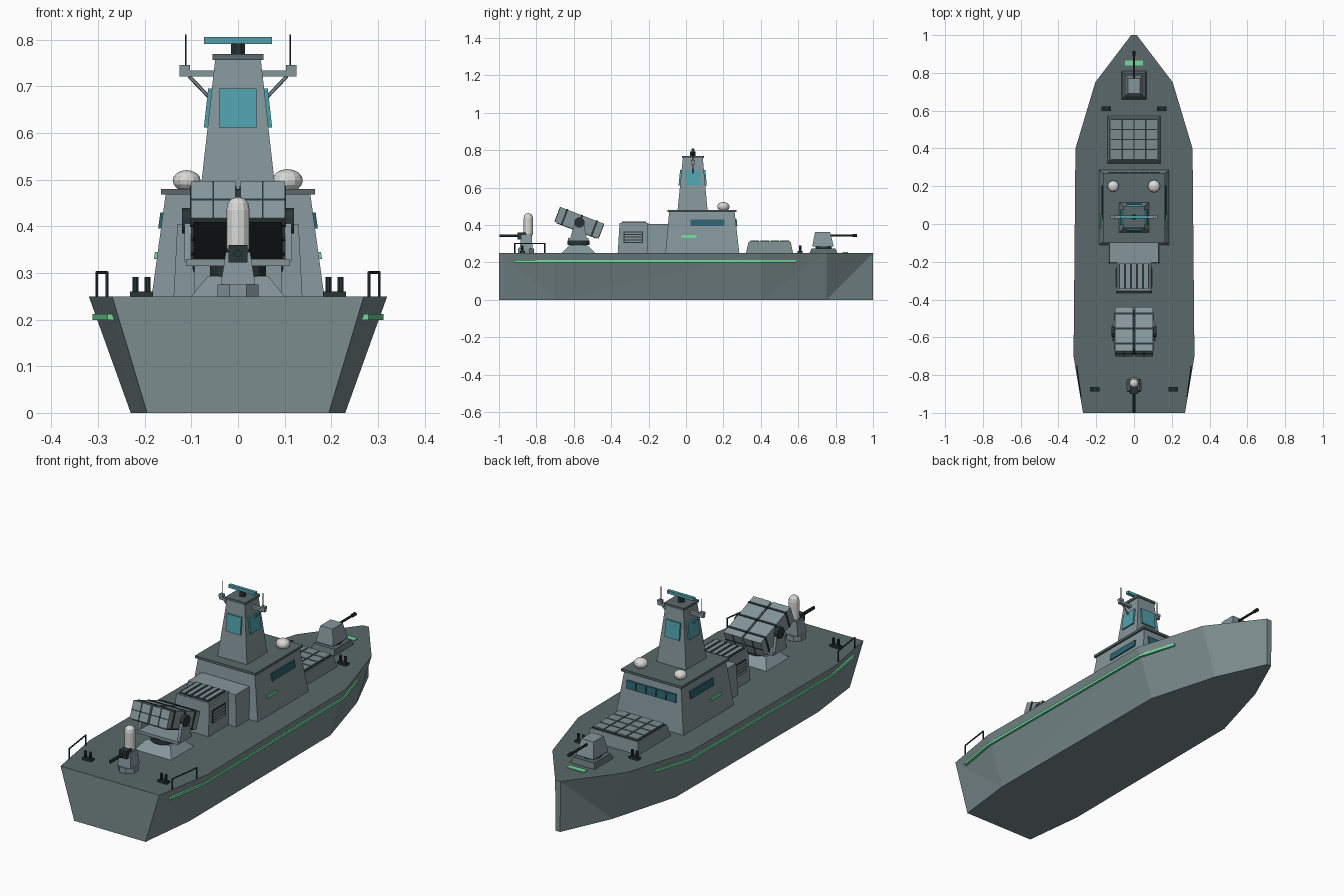
import bpy, bmesh, math
from mathutils import Vector, Matrix

if "Cube" in bpy.data.objects:
    bpy.data.objects.remove(bpy.data.objects["Cube"])


def colour(name, r, g, b):
    m = bpy.data.materials.new(name)
    m.diffuse_color = tuple((c / 255) ** 2.2 for c in (r, g, b)) + (1,)
    m.use_nodes = True
    m.node_tree.nodes["Principled BSDF"].inputs["Base Color"].default_value = m.diffuse_color
    return m


HULL = colour("hull grey", 122, 139, 141)
GREY = colour("light grey", 132, 149, 154)
DECK = colour("deck grey", 90, 104, 105)
DARK = colour("dark metal", 46, 56, 57)
TEAL = colour("sensor teal", 82, 160, 170)
GLASS = colour("window teal", 48, 100, 112)
GREEN = colour("marking green", 112, 216, 155)
WHITE = colour("radome white", 216, 217, 213)


def mesh(name, verts, faces, mats, smooth=False):
    me = bpy.data.meshes.new(name)
    me.from_pydata([tuple(v) for v in verts], [], faces)
    bm = bmesh.new()
    bm.from_mesh(me)
    bmesh.ops.recalc_face_normals(bm, faces=bm.faces)
    bm.to_mesh(me)
    bm.free()
    for m in mats:
        me.materials.append(m)
    ob = bpy.data.objects.new(name, me)
    bpy.context.collection.objects.link(ob)
    return ob


BOX = [(0, 3, 2, 1), (4, 5, 6, 7), (0, 1, 5, 4), (1, 2, 6, 5), (2, 3, 7, 6), (3, 0, 4, 7)]


def frustum(name, bottom, top, mat, cx=0):
    """Tapered box; each end is (half width, y0, y1, z)."""
    v = [(cx + sx * h, y, z) for h, y0, y1, z in (bottom, top)
         for sx, y in ((-1, y0), (1, y0), (1, y1), (-1, y1))]
    return mesh(name, v, BOX, [mat])


def box(name, x0, x1, y0, y1, z0, z1, mat):
    h = (x1 - x0) / 2
    return frustum(name, (h, y0, y1, z0), (h, y0, y1, z1), mat, (x0 + x1) / 2)


def plate(name, body, side, u0, u1, z0, z1, mat, t=0.006):
    """Thin plate on a sloping wall of a tapered body; side is +x, -x, +y or -y."""
    a, b = body
    s = 1 if side[0] == "+" else -1
    pts = []
    for u, z in ((u0, z0), (u1, z0), (u1, z1), (u0, z1)):
        f = (z - a[3]) / (b[3] - a[3])
        h, ya, yb = (a[i] + f * (b[i] - a[i]) for i in range(3))
        pts.append(Vector((s * h, u, z)) if side[1] == "x" else Vector((u, yb if s > 0 else ya, z)))
    n = Vector((s, 0, 0)) if side[1] == "x" else Vector((0, s, 0))
    return mesh(name, [p - n * 0.002 for p in pts] + [p + n * t for p in pts], BOX, [mat])


def rod(name, p, q, r, mat, r2=None, n=8):
    p, q = Vector(p), Vector(q)
    rot = (q - p).to_track_quat("Z", "Y").to_matrix()
    v = []
    for c, rad in ((p, r), (q, r if r2 is None else r2)):
        for i in range(n):
            a = 2 * math.pi * (i + 0.5) / n
            v.append(c + rot @ Vector((rad * math.cos(a), rad * math.sin(a), 0)))
    f = [tuple(range(n)), tuple(range(n, 2 * n))]
    f += [(i, (i + 1) % n, n + (i + 1) % n, n + i) for i in range(n)]
    return mesh(name, v, f, [mat])


def lathe(name, x, y, profile, mat, n=12):
    v = [(x + r * math.cos(2 * math.pi * i / n), y + r * math.sin(2 * math.pi * i / n), z)
         for r, z in profile for i in range(n)]
    k = len(profile)
    f = [(j * n + i, j * n + (i + 1) % n, (j + 1) * n + (i + 1) % n, (j + 1) * n + i)
         for j in range(k - 1) for i in range(n)]
    f += [tuple(range(n)), tuple(range((k - 1) * n, k * n))]
    return mesh(name, v, f, [mat])


# Hull: stations of (y, deck half width, keel half width)
ST = [(-1, .27, .195), (-.7, .32, .23), (.4, .31, .225), (.75, .205, .125), (1, .015, .012)]
v, f = [], []
for y, d, k in ST:
    v += [(d, y, .25), (k, y, 0), (-d, y, .25), (-k, y, 0)]
for i in range(4):
    a, b = 4 * i, 4 * i + 4
    for o in (0, 2):
        d0, k0, d1, k1 = a + o, a + o + 1, b + o, b + o + 1
        f += [(d0, k1, k0), (d0, d1, k1)] if i == 0 else [(d0, d1, k0), (d1, k1, k0)]
    f += [(a + 1, b + 1, b + 3, a + 3), (a, b, b + 2, a + 2)]
f += [(0, 1, 3, 2), (16, 17, 19, 18)]
hull = mesh("hull", v, f, [HULL, DECK])
for p in hull.data.polygons:
    p.material_index = int(p.center.z > .249)

# Green stripe along both sides
path = [(.272, -.92), (.304, -.71), (.296, .4), (.238, .59)]
for s in (-1, 1):
    v = [(s * (x + dx), y, z) for x, y in path
         for dx, z in ((-.012, .199), (.008, .199), (.008, .212), (-.012, .212))]
    f = [(4 * i + j, 4 * i + (j + 1) % 4, 4 * i + 4 + (j + 1) % 4, 4 * i + 4 + j)
         for i in range(3) for j in range(4)] + [(0, 1, 2, 3), (12, 13, 14, 15)]
    mesh("side_stripe", v, f, [GREEN])
box("bow_marking", -.048, .048, .838, .866, .248, .254, GREEN)

# Bridge with windows and roof slab
bridge = ((.185, -.11, .285, .25), (.155, -.09, .26, .47))
frustum("bridge", *bridge, GREY)
box("bridge_roof", -.165, .165, -.1, .27, .468, .48, DECK)
for side in ("+x", "-x"):
    plate("side_window", bridge, side, .025, .205, .395, .43, GLASS)
    plate("side_marking", bridge, side, -.025, .055, .33, .345, GREEN)
for i in range(5):
    c = (i - 2) * .055
    plate("bridge_window", bridge, "+y", c - .025, c + .025, .393, .432, GLASS)
for x, r in ((-.11, .03), (.106, .033)):
    rod("radome_foot", (x, .2, .478), (x, .2, .486), .018, DARK)
    lathe("roof_radome", x, .2, [(max(.001, r * math.cos(a)), .498 + .75 * r * math.sin(a))
          for a in [math.radians(-90 + 22.5 * j) for j in range(9)]], WHITE)

# Mast with sensor panels
mast = ((.08, -.045, .115, .48), (.049, -.017, .09, .757))
frustum("mast", *mast, GREY)
box("mast_cap", -.055, .055, -.022, .095, .757, .769, DECK)
for side in ("+x", "-x"):
    plate("sensor_panel", mast, side, -.004, .078, .612, .695, TEAL, .008)
for side in ("+y", "-y"):
    plate("sensor_panel", mast, side, -.04, .04, .612, .695, TEAL, .008)
rod("radar_pedestal", (0, .037, .768), (0, .037, .792), .016, DARK)
box("radar_bar", -.073, .073, .029, .045, .791, .806, TEAL)
box("yard", -.125, .125, .029, .045, .721, .734, GREY)
for s in (-1, 1):
    box("yard_pad", s * .114 - .011, s * .114 + .011, .027, .047, .733, .746, GREY)
    rod("whip_antenna", (s * .112, .037, .745), (s * .112, .037, .811), .0022, DARK, n=6)
    rod("yard_strut", (s * .105, .037, .722), (s * .06, .037, .675), .004, GREY, n=6)

# Exhaust housing with grilles
frustum("aft_housing", (.138, -.21, -.1, .25), (.13, -.205, -.09, .405), GREY)
vent = ((.095, -.365, -.2, .25), (.09, -.355, -.2, .41))
frustum("exhaust_housing", *vent, GREY)
for side in ("+x", "-x"):
    plate("side_grille", vent, side, -.335, -.23, .303, .366, DARK, .003)
    for i in range(4):
        z = .308 + i * .0145
        plate("side_slat", vent, side, -.33, -.235, z, z + .009, GREY, .006)
box("top_grille", -.082, .082, -.345, -.21, .408, .413, DARK)
for i in range(5):
    x = (i - 2) * .032
    box("top_slat", x - .01, x + .01, -.342, -.213, .41, .418, GREY)

# Missile launcher: base, turntable, cradle and tilted canisters
frustum("launcher_base", (.1, -.665, -.485, .25), (.065, -.62, -.53, .293), GREY)
rod("launcher_turntable", (0, -.575, .292), (0, -.575, .316), .062, DARK, n=12)
box("launcher_cradle", -.112, .112, -.63, -.52, .315, .33, GREY)
tilt = Matrix.Translation((0, -.57, .412)) @ Matrix.Rotation(math.radians(-21), 4, "X")


def tilted(*args):
    box(*args).data.transform(tilt)


for s in (-1, 1):
    frustum("cradle_arm", (.007, -.62, -.53, .325), (.007, -.59, -.55, .43), GREY, s * .108)
    rod("trunnion", (s * .1, -.57, .412), (s * .12, -.57, .412), .028, DARK, n=12)
    c = s * .053
    tilted("canister", c - .048, c + .048, -.125, .125, -.042, .042, GREY)
    for y in (-.085, .0, .085):
        tilted("canister_band", c - .05, c + .05, y - .005, y + .005, -.045, .045, DARK)
    for y in (-1, 1):
        e = sorted((y * .124, y * .127))
        tilted("tube_divider", c - .002, c + .002, *e, -.042, .042, DARK)
        tilted("tube_divider", c - .048, c + .048, *e, -.002, .002, DARK)
tilted("canister_keel", -.095, .095, -.115, .115, -.047, -.041, DARK)
tilted("canister_spine", -.008, .008, -.11, .11, -.035, .03, DARK)

# Stern close-in gun with white dome
rod("stern_gun_base", (0, -.855, .25), (0, -.855, .275), .047, GREY)
frustum("stern_gun_body", (.037, -.89, -.82, .275), (.026, -.88, -.825, .345), GREY)
box("stern_gun_mount", -.02, .02, -.9, -.85, .322, .36, DARK)
rod("stern_gun_barrel", (0, -.89, .342), (0, -.998, .342), .008, DARK)
lathe("stern_gun_dome", 0, -.843, [(.02, .342), (.025, .355), (.025, .435), (.022, .45),
                                   (.014, .459), (.002, .463)], WHITE)

# Bow gun
frustum("bow_gun_base", (.066, .66, .81, .25), (.058, .672, .798, .275), DECK)
rod("bow_gun_ring", (0, .735, .274), (0, .735, .287), .045, DARK, n=12)
frustum("bow_gun_turret", (.048, .675, .79, .285), (.033, .69, .77, .362), GREY)
rod("bow_gun_barrel", (0, .77, .343), (0, .91, .343), .006, DARK)
rod("bow_gun_muzzle", (0, .89, .343), (0, .915, .343), .009, DARK)

# Vertical launch cells
frustum("cell_block", (.14, .32, .572, .25), (.13, .335, .56, .308), HULL)
box("cell_top", -.125, .125, .34, .555, .307, .311, DARK)
for i in range(4):
    for j in range(4):
        x, y = (i - 1.5) * .062, .4475 + (j - 1.5) * .053
        box("cell_lid", x - .028, x + .028, y - .0235, y + .0235, .309, .317, HULL)

# Bollards and stern rails
for s in (-1, 1):
    for x, y in ((.207, -.875), (.147, .61)):
        box("bollard_pad", s * x - .025, s * x + .025, y - .013, y + .013, .249, .26, DARK)
        for d in (-.013, .013):
            rod("bollard", (s * x + d, y, .258), (s * x + d, y, .291), .007, DARK)
    a, b = (s * .281, -.915), (s * .303, -.755)
    for p in (a, b):
        rod("rail_post", (*p, .248), (*p, .303), .0035, DARK, n=6)
    rod("stern_rail", (*a, .301), (*b, .301), .0035, DARK, n=6)
